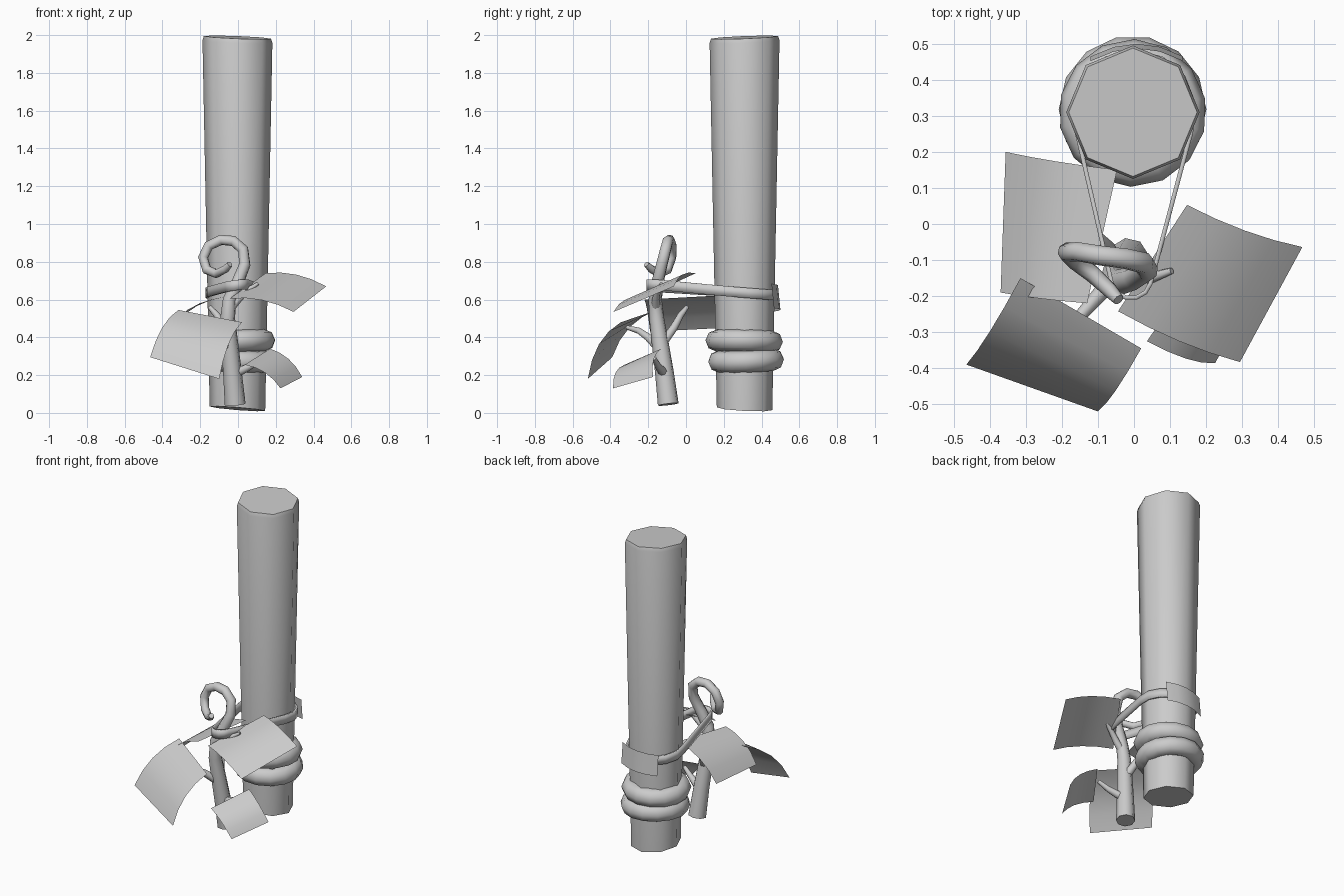
import bpy
import bmesh
import math
from mathutils import Vector

if "Cube" in bpy.data.objects:
    bpy.data.objects.remove(bpy.data.objects["Cube"])


def finish(obj, angle=40):
    bpy.ops.object.select_all(action='DESELECT')
    obj.select_set(True)
    bpy.context.view_layer.objects.active = obj
    bpy.ops.object.shade_smooth_by_angle(angle=math.radians(angle))
    return obj


def mesh_object(name, verts, faces):
    me = bpy.data.meshes.new(name)
    me.from_pydata([tuple(v) for v in verts], [], faces)
    obj = bpy.data.objects.new(name, me)
    bpy.context.collection.objects.link(obj)
    return obj


def tube(name, points):
    """Tapered eight-sided tube; points are (x, y, z, radius)."""
    cu = bpy.data.curves.new(name, 'CURVE')
    cu.dimensions = '3D'
    cu.bevel_depth = 1.0
    cu.bevel_resolution = 2
    cu.use_fill_caps = True
    sp = cu.splines.new('POLY')
    sp.points.add(len(points) - 1)
    for p, (x, y, z, r) in zip(sp.points, points):
        p.co = (x, y, z, 1)
        p.radius = r
    obj = bpy.data.objects.new(name, cu)
    bpy.context.collection.objects.link(obj)
    bpy.ops.object.select_all(action='DESELECT')
    obj.select_set(True)
    bpy.context.view_layer.objects.active = obj
    bpy.ops.object.convert(target='MESH')
    return finish(bpy.context.object, 60)


def leaf(name, corners, bulge, segs=4):
    """Sheet bowed along the a-b direction; corners run a, b, c, d."""
    a, b, c, d = [Vector(p) for p in corners]
    n = (b - a).cross(d - a).normalized()
    if n.z < 0:
        n = -n
    verts = []
    for i in range(segs + 1):
        t = i / segs
        off = n * bulge * 4 * t * (1 - t)
        verts += [a.lerp(b, t) + off, d.lerp(c, t) + off]
    faces = [(2 * i, 2 * i + 1, 2 * i + 3, 2 * i + 2) for i in range(segs)]
    return finish(mesh_object(name, verts, faces), 60)


# Tapered octagonal post with an uneven foot and a bevelled top
CY = 0.31
verts, faces = [], []
for z, r in [(0.022, 0.147), (1.965, 0.185), (1.988, 0.178)]:
    for k in range(8):
        a = math.tau * k / 8
        x, y = r * math.cos(a), r * math.sin(a)
        tilt = -0.08 * x - 0.05 * y if z < 1 else (-0.04 * x + 0.04 * y)
        verts.append((x - 0.003, CY + y, z + tilt))
for j in range(2):
    for k in range(8):
        m = (k + 1) % 8
        faces.append((j * 8 + k, j * 8 + m, j * 8 + 8 + m, j * 8 + 8 + k))
faces += [tuple(range(7, -1, -1)), tuple(range(16, 24))]
finish(mesh_object("post", verts, faces), 50)

# Two thick coils round the post
for i, (y, z, tilt) in enumerate([(0.318, 0.277, 2), (0.308, 0.38, -1.5)]):
    bpy.ops.mesh.primitive_torus_add(
        major_radius=0.147, minor_radius=0.058, major_segments=14,
        minor_segments=8, location=(-0.004, y, z),
        rotation=(math.radians(tilt), math.radians(tilt), 0.2 * i))
    coil = bpy.context.object
    coil.name = f"coil_{i + 1}"
    finish(coil, 60)

# Sprout with a curled tip
tube("stem", [
    (-0.015, -0.094, 0.045, 0.056), (-0.03, -0.115, 0.22, 0.05),
    (-0.045, -0.138, 0.38, 0.045), (-0.055, -0.155, 0.5, 0.04),
    (-0.045, -0.163, 0.6, 0.036), (0.0, -0.15, 0.695, 0.033),
    (0.036, -0.128, 0.785, 0.031), (0.027, -0.108, 0.865, 0.03),
    (-0.025, -0.096, 0.91, 0.029), (-0.09, -0.088, 0.916, 0.028),
    (-0.155, -0.077, 0.885, 0.027), (-0.185, -0.078, 0.823, 0.027),
    (-0.165, -0.1, 0.757, 0.026), (-0.114, -0.14, 0.737, 0.024),
    (-0.066, -0.185, 0.762, 0.021), (-0.043, -0.21, 0.787, 0.016)])

# Leaf stalks
stalks = [
    [(-0.04, -0.13, 0.36, 0.026), (-0.075, -0.065, 0.45, 0.022),
     (-0.11, -0.03, 0.515, 0.018), (-0.15, 0.005, 0.56, 0.012)],
    [(-0.05, -0.14, 0.34, 0.026), (-0.1, -0.2, 0.4, 0.021),
     (-0.145, -0.25, 0.435, 0.017), (-0.2, -0.312, 0.452, 0.011)],
    [(-0.02, -0.11, 0.21, 0.026), (0.02, -0.13, 0.225, 0.023),
     (0.07, -0.15, 0.25, 0.018), (0.13, -0.17, 0.29, 0.012)],
    [(-0.045, -0.16, 0.55, 0.024), (0.0, -0.16, 0.6, 0.02),
     (0.045, -0.15, 0.645, 0.016), (0.105, -0.13, 0.685, 0.009)]]
for i, pts in enumerate(stalks):
    tube(f"stalk_{i + 1}", pts)

# Bowed leaf sheets
leaf("front_leaf", [(-0.315, -0.15, 0.545), (-0.465, -0.39, 0.295),
                    (-0.10, -0.52, 0.18), (0.02, -0.345, 0.48)], 0.045)
leaf("right_leaf", [(0.147, 0.053, 0.74), (0.467, -0.064, 0.67),
                    (0.294, -0.383, 0.535), (-0.044, -0.242, 0.605)], 0.03)
leaf("back_leaf", [(-0.356, 0.2, 0.45), (-0.047, 0.15, 0.62),
                   (-0.13, -0.22, 0.60), (-0.37, -0.19, 0.43)], 0.035)
leaf("lower_leaf", [(0.17, -0.13, 0.34), (0.34, -0.175, 0.19),
                    (0.225, -0.386, 0.13), (0.036, -0.325, 0.255)], 0.03)

# Strap looped round the post and the sprout
path = []
for cx, cy, r, start, end, n in [(0, CY, 0.168, -20, 200, 9),
                                 (-0.008, -0.15, 0.056, 195, 345, 6)]:
    for k in range(n):
        a = math.radians(start + (end - start) * k / (n - 1))
        path.append((cx + r * math.cos(a), cy + r * math.sin(a)))
verts, faces = [], []
for x, y in path:
    z = 0.661 - 0.08 * y + (0.12 * x if y < 0 else 0)
    verts += [(x, y, z - 0.027), (x, y, z + 0.027)]
n = len(path)
for k in range(n):
    m = (k + 1) % n
    faces.append((2 * k, 2 * m, 2 * m + 1, 2 * k + 1))
strap = finish(mesh_object("strap", verts, faces), 60)
mod = strap.modifiers.new("thickness", 'SOLIDIFY')
mod.thickness = 0.012
mod.offset = 0

# Curved tag on the back of the strap
tag = []
for k in range(5):
    x = -0.12 + 0.255 * k / 4
    y = 0.492 - 0.035 * ((x - 0.008) / 0.128) ** 2
    tag += [(x, y + 0.008, 0.545 + 0.07 * x), (x, y - 0.005, 0.675 + 0.07 * x)]
finish(mesh_object("back_tag", tag, [
    (2 * k, 2 * k + 1, 2 * k + 3, 2 * k + 2) for k in range(4)]), 60)
